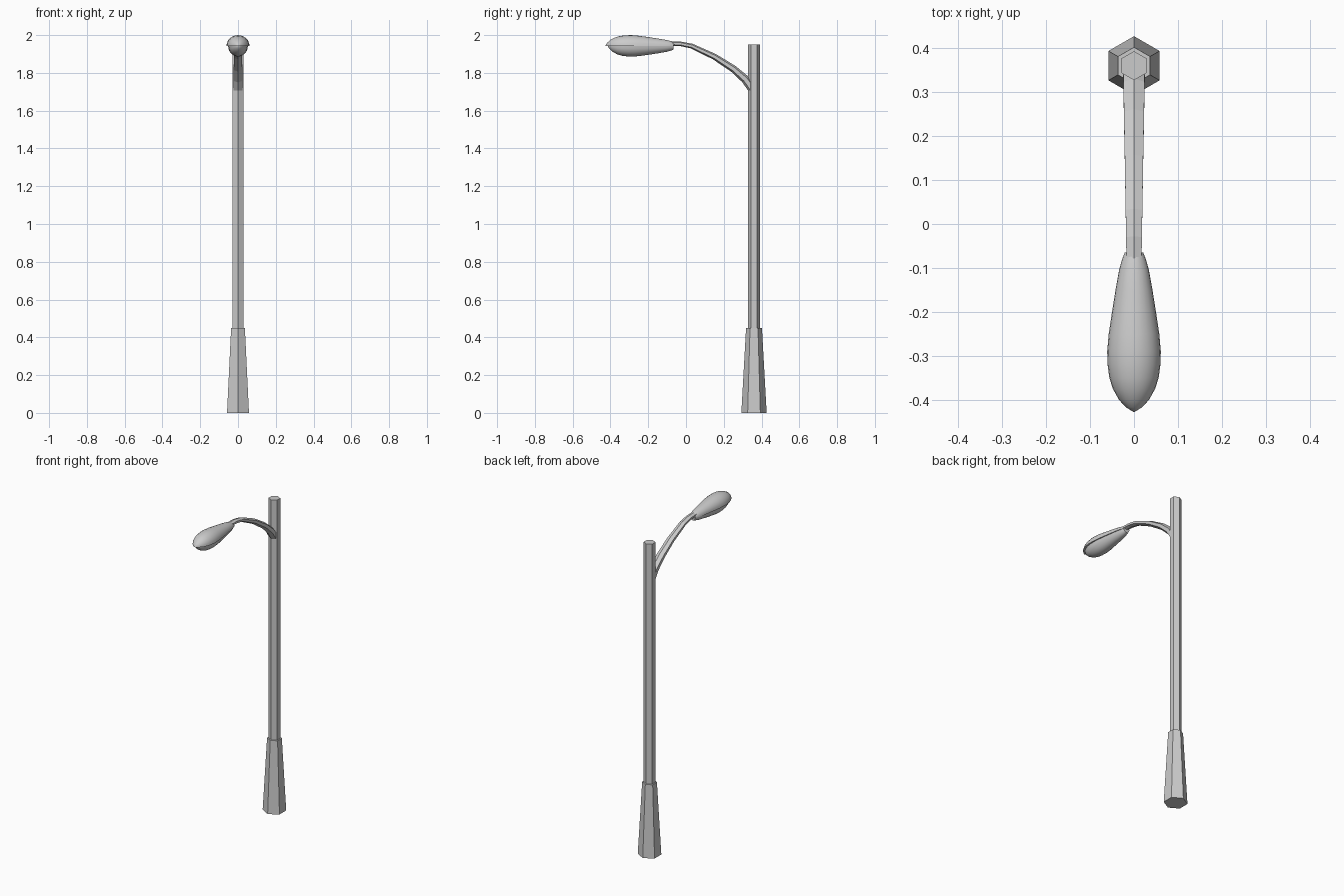
import bpy, bmesh
from math import sin, cos, pi, radians
from mathutils import Vector

if "Cube" in bpy.data.objects:
    bpy.data.objects.remove(bpy.data.objects["Cube"])

POLE_Y = 0.36


def loft(name, rings, smooth=False):
    """Skin a list of closed rings and cap both ends."""
    bm = bmesh.new()
    vr = [[bm.verts.new(p) for p in r] for r in rings]
    n = len(rings[0])
    for a, b in zip(vr, vr[1:]):
        for i in range(n):
            j = (i + 1) % n
            bm.faces.new((a[i], a[j], b[j], b[i]))
    bm.faces.new(vr[0])
    bm.faces.new(vr[-1])
    bmesh.ops.recalc_face_normals(bm, faces=bm.faces)
    me = bpy.data.meshes.new(name)
    bm.to_mesh(me)
    bm.free()
    ob = bpy.data.objects.new(name, me)
    bpy.context.collection.objects.link(ob)
    if smooth:
        bpy.ops.object.select_all(action='DESELECT')
        ob.select_set(True)
        bpy.context.view_layer.objects.active = ob
        bpy.ops.object.shade_smooth_by_angle(angle=radians(35))
    return ob


def hex_column(name, r1, r2, z1, z2):
    bpy.ops.mesh.primitive_cone_add(vertices=6, radius1=r1, radius2=r2, depth=z2 - z1,
                                    location=(0, POLE_Y, (z1 + z2) / 2))
    bpy.context.object.name = name


# Tapered base and pole
hex_column("base", 0.067, 0.042, 0, 0.45)
hex_column("pole", 0.033, 0.033, 0.02, 1.95)

# Curved arm: y, z, half width, half thickness
path = [(0.35, 1.715, .025, .023), (0.315, 1.765, .024, .022), (0.25, 1.822, .023, .019),
        (0.15, 1.886, .021, .016), (0.03, 1.942, .019, .013), (-0.03, 1.954, .018, .012),
        (-0.09, 1.956, .017, .012)]
rings = []
for i, (y, z, w, t) in enumerate(path):
    a, b = path[max(i - 1, 0)], path[min(i + 1, len(path) - 1)]
    d = Vector((0, b[0] - a[0], b[1] - a[1])).normalized()
    up = Vector((1, 0, 0)).cross(d)
    rings.append([Vector((0, y, z)) + Vector((w * sin(k * pi / 3) / sin(pi / 3), 0, 0))
                  + up * t * cos(k * pi / 3) for k in range(6)])
loft("arm", rings)

# Teardrop lamp head: y, radius
profile = [(-.065, .021), (-.08, .027), (-.105, .034), (-.15, .042), (-.20, .050), (-.25, .0575),
           (-.29, .061), (-.32, .060), (-.35, .056), (-.375, .048), (-.40, .034), (-.417, .018),
           (-.427, .002)]


def shell(name, sign, width, height, z0, length):
    rings = []
    for y, r in profile:
        yy = -.065 + (y + .065) * length
        rings.append([(r * width * cos(k * pi / 12), yy, z0 + sign * r * height * sin(k * pi / 12))
                      for k in range(13)])
    loft(name, rings, smooth=True)


shell("lamp_housing", 1, 1.0, 0.93, 1.943, 1.0)
shell("lamp_lens", -1, 0.86, 0.93, 1.943, 0.965)
